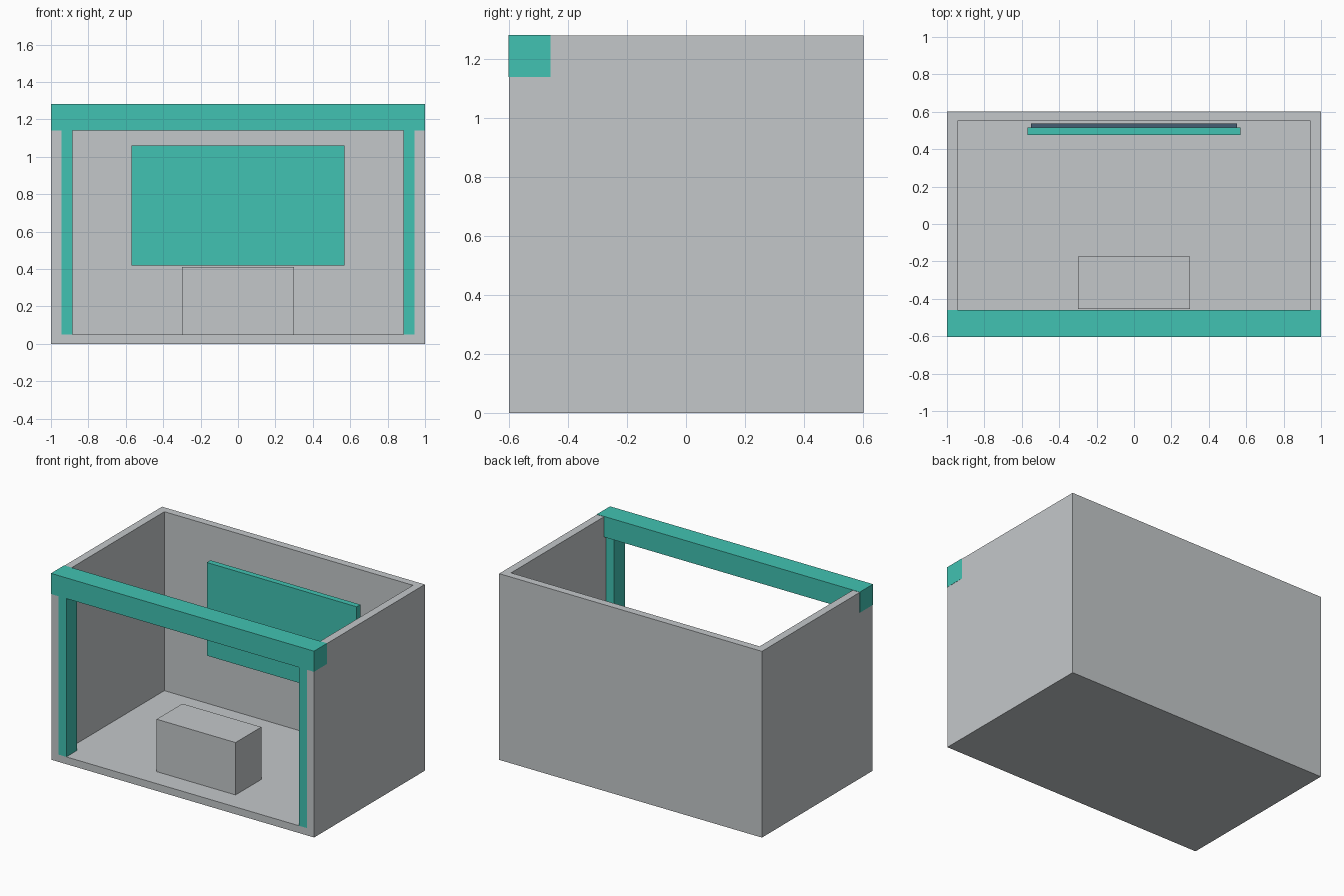
import bpy
import bmesh
from mathutils import Vector

if "Cube" in bpy.data.objects:
    bpy.data.objects.remove(bpy.data.objects["Cube"])


def make_material(name, rgb):
    mat = bpy.data.materials.new(name)
    mat.use_nodes = True
    color = (*rgb, 1.0)
    mat.diffuse_color = color
    for node in mat.node_tree.nodes:
        if node.type == "BSDF_PRINCIPLED":
            node.inputs["Base Color"].default_value = color
    return mat


grey = make_material("light grey", (0.55, 0.575, 0.59))
teal = make_material("teal", (0.053, 0.54, 0.445))
slate = make_material("slate blue", (0.06, 0.11, 0.17))


def box(name, low, high, mat):
    """Axis-aligned box between two opposite corners."""
    low, high = Vector(low), Vector(high)
    center, size = (low + high) / 2, high - low
    bm = bmesh.new()
    bmesh.ops.create_cube(bm, size=1.0)
    for v in bm.verts:
        v.co = Vector(a * b for a, b in zip(v.co, size))
    mesh = bpy.data.meshes.new(name)
    bm.to_mesh(mesh)
    bm.free()
    mesh.materials.append(mat)
    obj = bpy.data.objects.new(name, mesh)
    obj.location = center
    bpy.context.collection.objects.link(obj)
    return obj


HALF_WIDTH, INNER = 0.999, 0.945
FRONT, BACK = -0.6, 0.602
FLOOR, TOP = 0.05, 1.28

# Booth shell: floor, back wall and side walls, open at front and top
shell = box("booth_shell", (-HALF_WIDTH, FRONT, 0), (HALF_WIDTH, BACK, TOP), grey)
cutter = box("shell_cutter", (-INNER, FRONT - 0.5, FLOOR), (INNER, 0.55, TOP + 0.5), grey)
cutter.hide_render = True
cut = shell.modifiers.new("hollow", "BOOLEAN")
cut.operation = "DIFFERENCE"
cut.solver = "EXACT"
cut.object = cutter
bpy.context.view_layer.objects.active = shell
bpy.ops.object.modifier_apply(modifier=cut.name)
bpy.data.objects.remove(cutter)

# Header beam across the front
box("header_beam", (-1, -0.603, 1.14), (1, -0.46, TOP + 0.002), teal)

# Front posts under the beam
for name, side in (("left_post", 1), ("right_post", -1)):
    xs = sorted((side * 0.885, side * INNER))
    box(name, (xs[0], FRONT, FLOOR), (xs[1], -0.483, 1.15), teal)

# Display panel with its backing plate
box("display_panel", (-0.57, 0.475, 0.42), (0.57, 0.515, 1.06), teal)
box("panel_backing", (-0.55, 0.515, 0.44), (0.55, 0.537, 1.04), slate)

# Counter on the floor
box("counter", (-0.3, -0.455, FLOOR), (0.3, -0.175, 0.41), grey)
